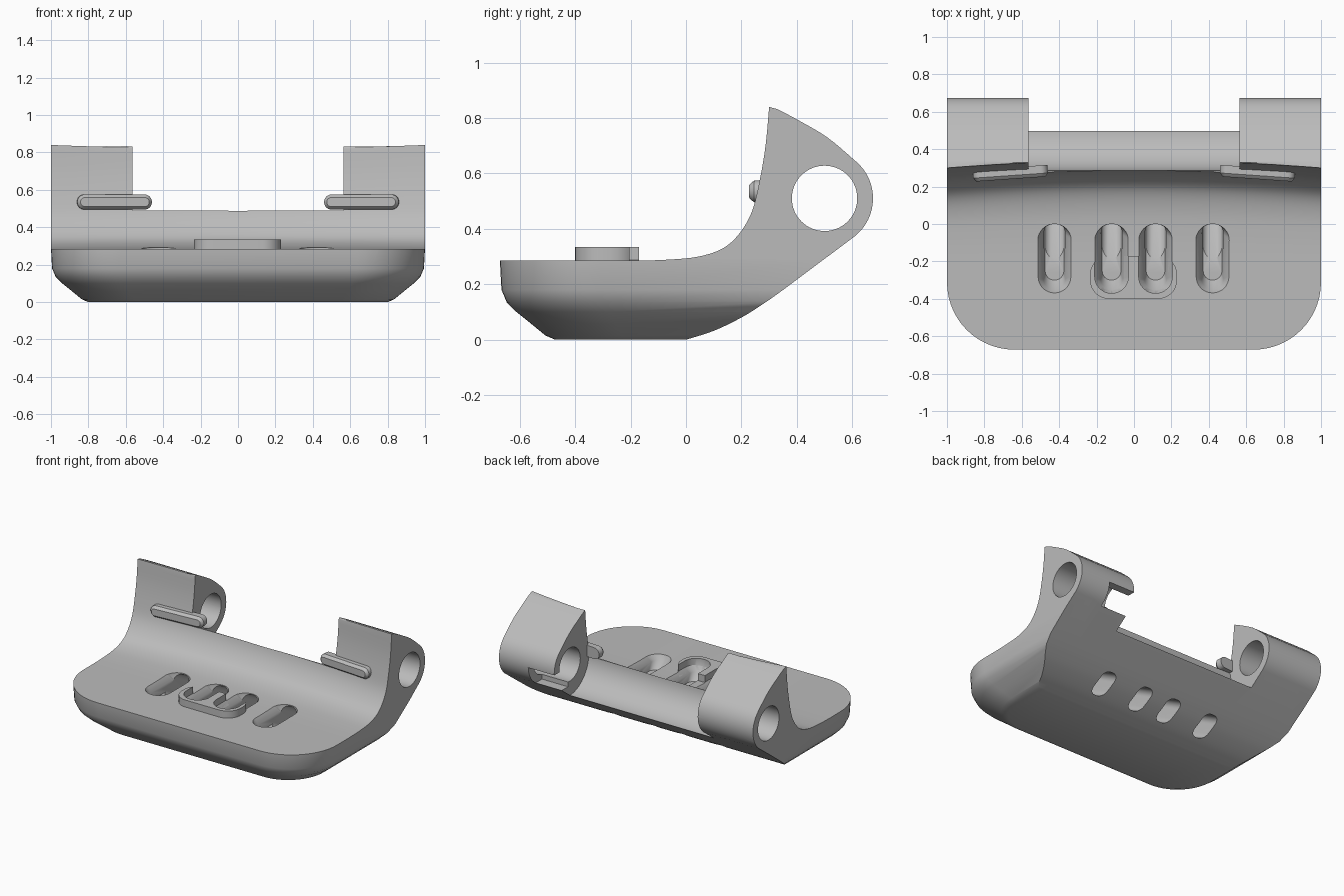
import bpy, bmesh, math
from mathutils import Vector, Matrix

cube = bpy.data.objects.get("Cube")
if cube:
    bpy.data.objects.remove(cube)

grey = bpy.data.materials.new("plain_grey")
grey.use_nodes = True
grey.diffuse_color = (0.5, 0.5, 0.5, 1)
grey.node_tree.nodes["Principled BSDF"].inputs["Base Color"].default_value = (0.5, 0.5, 0.5, 1)


def loft(name, rings):
    """Closed solid through a list of rings with equal point counts."""
    bm = bmesh.new()
    loops = [[bm.verts.new(p) for p in ring] for ring in rings]
    n = len(loops[0])
    for a, b in zip(loops, loops[1:]):
        for i in range(n):
            j = (i + 1) % n
            bm.faces.new((a[i], a[j], b[j], b[i]))
    bm.faces.new(loops[0][::-1])
    bm.faces.new(loops[-1])
    bmesh.ops.recalc_face_normals(bm, faces=bm.faces)
    mesh = bpy.data.meshes.new(name)
    bm.to_mesh(mesh)
    bm.free()
    mesh.materials.append(grey)
    obj = bpy.data.objects.new(name, mesh)
    bpy.context.collection.objects.link(obj)
    return obj


def rounded(x0, x1, y0, y1, r, steps=8):
    """Rounded rectangle as 2D points."""
    r = min(r, (x1 - x0) / 2 - 0.001, (y1 - y0) / 2 - 0.001)
    corners = [(x1 - r, y1 - r), (x0 + r, y1 - r), (x0 + r, y0 + r), (x1 - r, y0 + r)]
    pts = []
    for k, (cx, cy) in enumerate(corners):
        for s in range(steps + 1):
            a = math.pi / 2 * (k + s / steps)
            pts.append((cx + r * math.cos(a), cy + r * math.sin(a)))
    return pts


def box(name, x0, x1, y0, y1, z0, z1):
    ring = [(x0, y0), (x1, y0), (x1, y1), (x0, y1)]
    return loft(name, [[(x, y, z) for x, y in ring] for z in (z0, z1)])


def rod(name, x0, x1, y, z, r, n=64):
    turn = [math.tau * i / n for i in range(n)]
    return loft(name, [[(x, y + r * math.cos(a), z + r * math.sin(a)) for a in turn]
                       for x in (x0, x1)])


def combine(obj, cutter, mode="DIFFERENCE", keep=False):
    mod = obj.modifiers.new(mode, "BOOLEAN")
    mod.operation, mod.solver, mod.object = mode, "EXACT", cutter
    bpy.context.view_layer.update()
    bpy.context.view_layer.objects.active = obj
    bpy.ops.object.modifier_apply(modifier=mod.name)
    if not keep:
        bpy.data.objects.remove(cutter)


def smooth_curve(pts, steps=5):
    """Catmull-Rom curve through 2D points."""
    p = [Vector(q) for q in [pts[0]] + pts + [pts[-1]]]
    out = []
    for a, b, c, d in zip(p, p[1:], p[2:], p[3:]):
        for s in range(steps):
            t = s / steps
            out.append(0.5 * (2 * b + (c - a) * t + (2 * a - 5 * b + 4 * c - d) * t * t
                              + (3 * b - a - 3 * c + d) * t ** 3))
    return out + [Vector(pts[-1])]


# Side profile: underside, hinge lug, then the cradle face back to the front
PIVOT = (0.5, 0.51)
under = smooth_curve([(0.0, 0.0), (0.1, 0.032), (0.2, 0.08), (0.28, 0.13), (0.34, 0.172)])
lug = [Vector((PIVOT[0] + 0.175 * math.cos(a), PIVOT[1] + 0.175 * math.sin(a)))
       for a in [math.radians(-52 + 102 * i / 16) for i in range(17)]]
crown = smooth_curve([(0.6125, 0.644), (0.51, 0.73), (0.4, 0.795), (0.33, 0.832)])[1:]
cradle = smooth_curve([(0.3, 0.84), (0.287, 0.7), (0.265, 0.57), (0.237, 0.46), (0.19, 0.38),
                       (0.13, 0.328), (0.04, 0.299), (-0.08, 0.288), (-0.2, 0.285)])


def section(x):
    bow = 0.04 * (1 - x * x)
    pts = [(x, -0.8, 0.0)] + [(x, p.x, p.y) for p in under + lug + crown]
    for i, p in enumerate(cradle):
        w = max(0, min(1, (p.x + 0.2) / 0.35))
        drop = 0.5 * bow if i == 0 else 0
        pts.append((x, p.x + bow * w, p.y - drop))
    return pts + [(x, -0.8, 0.285)]


body = loft("cradle_body", [section(-1 + i / 8) for i in range(17)])

# Trim to the rounded plan with its chamfered lower edge
levels = [(-0.1, 0.2), (0.0, 0.2), (0.015, 0.165), (0.06, 0.11), (0.1, 0.06),
          (0.135, 0.025), (0.18, 0.006), (0.29, 0.0), (1.0, 0.0)]
hull = []
for z, d in levels:
    front = [p for p in rounded(-1 + d, 1 - d, -0.672 + d, 1.6, 0.36 - 0.5 * d, 14) if p[1] < 0.4]
    hull.append([(x, y, z) for x, y in [(-1 + d, 0.9)] + front + [(1 - d, 0.9)]])
combine(body, loft("plan_trim", hull), "INTERSECT")

# Open the middle between the hinge lugs and bore the pivot
combine(body, box("gap", -0.565, 0.565, -0.1, 1, 0.49, 1.2))
combine(body, rod("gap_round", -0.565, 0.565, 0.505, 0.51, 0.22))
combine(body, rod("pivot_bore", -1.2, 1.2, *PIVOT, 0.118))
# Snap-in opening behind the left lug
combine(body, box("lug_opening", 0.5, 0.77, 0.52, 0.8, 0.36, 0.5))

# Raised boss on the floor
boss = loft("floor_boss", [[(x, y, z) for x, y in rounded(-0.235, 0.23, -0.4, -0.17, 0.1)]
                           for z in (0.26, 0.335)])

# Four flared slots, each leading into a sloping channel out of the underside
axis = Vector((0, 0.38, -0.205)).normalized()
up = Vector((0, 0.205, 0.38)).normalized()
flare = [(0.2, 0.05, -0.3, -0.01), (0.25, 0.058, -0.35, 0.0),
         (0.288, 0.09, -0.37, 0.0), (0.42, 0.09, -0.37, 0.0)]
for sx in (-0.425, -0.12, 0.115, 0.42):
    slot = loft("slot", [[(x, y, z) for x, y in rounded(sx - h, sx + h, y0, y1, h)]
                         for z, h, y0, y1 in flare])
    combine(body, slot, keep=True)
    combine(boss, slot)
    start = Vector((sx, -0.17, 0.285))
    rings = [[start + axis * t + Vector((u, 0, 0)) + up * v
              for u, v in rounded(-0.055, 0.055, -0.08, 0.08, 0.045)] for t in (0, 0.8)]
    combine(body, loft("channel", rings))

# Rounded grip tabs on the cradle face
tabs = []
for side, label in ((1, "left"), (-1, "right")):
    rings = [[(x, y, z) for x, z in rounded(-0.2 + d, 0.2 - d, -0.04 + d, 0.04 - d, 0.04)]
             for y, d in ((-0.022, 0.016), (-0.014, 0.008), (-0.003, 0.0), (0.04, 0.0))]
    tab = loft(label + "_grip_tab", rings)
    tab.data.transform(Matrix.Translation((side * 0.66, 0.262, 0.535))
                       @ Matrix.Rotation(-side * math.radians(4), 4, "Z"))
    tabs.append(tab)

# Smooth shading with sharp edges kept
bpy.ops.object.select_all(action="DESELECT")
for obj in [body, boss] + tabs:
    obj.select_set(True)
bpy.context.view_layer.objects.active = body
bpy.ops.object.shade_smooth_by_angle(angle=math.radians(30))
